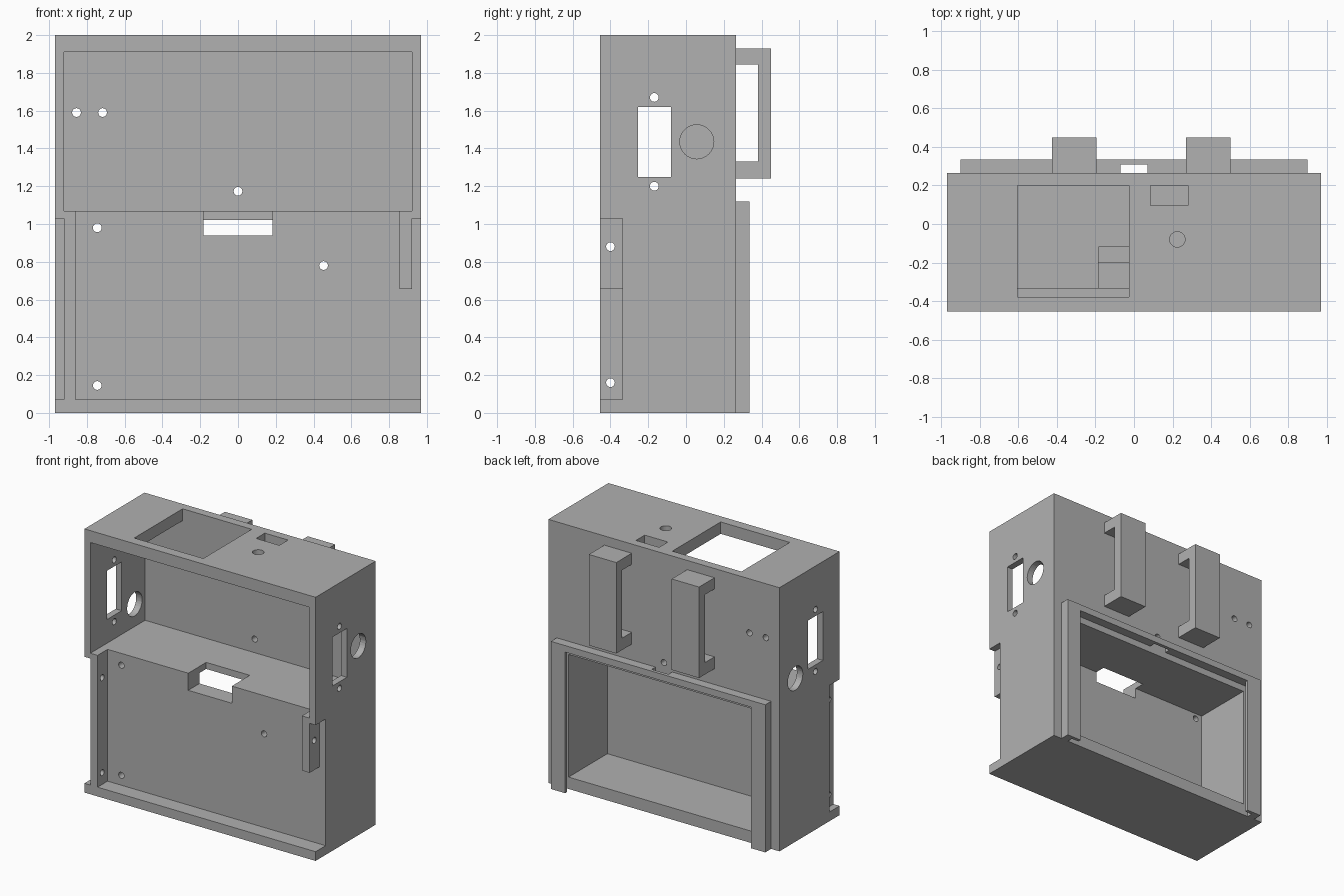
import bpy
import math
from mathutils import Vector

if "Cube" in bpy.data.objects:
    bpy.data.objects.remove(bpy.data.objects["Cube"], do_unlink=True)

grey = bpy.data.materials.new("plain_grey")
grey.use_nodes = True
COLOUR = (0.44, 0.44, 0.44, 1)
grey.diffuse_color = COLOUR
grey.node_tree.nodes["Principled BSDF"].inputs["Base Color"].default_value = COLOUR


def box(name, x, y, z):
    """Box from its x, y and z ranges."""
    lo, hi = Vector((x[0], y[0], z[0])), Vector((x[1], y[1], z[1]))
    bpy.ops.mesh.primitive_cube_add(size=1, location=(lo + hi) / 2)
    ob = bpy.context.object
    ob.name = name
    ob.scale = hi - lo
    bpy.ops.object.transform_apply(location=True, rotation=True, scale=True)
    ob.data.materials.append(grey)
    return ob


def rod(axis, span, a, b, radius=0.023):
    """Round cutter along an axis; a and b are its other two coordinates."""
    mid = (span[0] + span[1]) / 2
    place = {"x": (mid, a, b), "y": (a, mid, b), "z": (a, b, mid)}[axis]
    turn = {"x": (0, math.pi / 2, 0), "y": (math.pi / 2, 0, 0), "z": (0, 0, 0)}[axis]
    bpy.ops.mesh.primitive_cylinder_add(vertices=32, radius=radius, depth=span[1] - span[0],
                                        location=place, rotation=turn)
    ob = bpy.context.object
    ob.name = "hole_cutter"
    bpy.ops.object.transform_apply(location=True, rotation=True, scale=True)
    ob.data.materials.append(grey)
    return ob


def cut(target, cutters):
    """Subtract every cutter, then remove it."""
    for cutter in cutters:
        cutter.hide_render = True
        bpy.ops.object.select_all(action="DESELECT")
        target.select_set(True)
        bpy.context.view_layer.objects.active = target
        mod = target.modifiers.new("cut", "BOOLEAN")
        mod.operation = "DIFFERENCE"
        mod.solver = "EXACT"
        mod.object = cutter
        bpy.ops.object.modifier_apply(modifier=mod.name)
        bpy.data.objects.remove(cutter, do_unlink=True)
    bpy.ops.object.shade_smooth_by_angle(angle=math.radians(30))


def hollow(x, y, z):
    return box("cutter", x, y, z)


FRONT, BACK, PANEL = -0.455, 0.265, -0.335
THROUGH = (-2, 2)

# Main case with its chambers and recesses
case = box("case", (-0.97, 0.97), (FRONT, BACK), (0, 2))
cut(case, [
    hollow((-0.92, 0.92), (-1, 0.2), (1.07, 1.91)),         # upper front chamber
    hollow((-0.8, 0.8), (-0.2, 1), (0.09, 1.02)),           # lower rear chamber
    hollow((-0.86, 0.855), (-1, PANEL), (0.07, 1.2)),       # lower front recess
    hollow((-2, -0.92), (-1, PANEL), (0.07, 1.03)),         # side rebates
    hollow((0.92, 2), (-1, PANEL), (0.07, 1.03)),
    hollow((0.5, 2), (-1, PANEL), (0.07, 0.655)),           # gap below the short post
    hollow((-0.183, 0.183), (-1, -0.12), (0.94, 1.2)),      # cable slot in the shelf
    hollow((-0.605, -0.025), (-0.38, 0.2), (1.8, 2.2)),     # top openings
    hollow((0.085, 0.28), (0.095, 0.2), (1.8, 2.2)),
    hollow(THROUGH, (-0.255, -0.08), (1.25, 1.62)),         # side windows
])

# Round holes
holes = [rod("x", THROUGH, y, z) for y, z in
         ((-0.168, 1.67), (-0.168, 1.2), (-0.4, 0.88), (-0.4, 0.16))]
holes += [rod("y", (0, 1), x, z) for x, z in ((-0.855, 1.59), (-0.717, 1.59), (0, 1.173))]
holes += [rod("y", (-1, 0), x, z) for x, z in ((-0.745, 0.98), (-0.745, 0.145), (0.453, 0.78))]
holes += [rod("x", (0.5, 2), 0.057, 1.435, 0.09),
          rod("x", (-2, -0.5), 0.075, 1.24, 0.09),
          rod("z", (1.8, 2.2), 0.225, -0.08, 0.04)]
cut(case, holes)

# Rear frame with a slot for a sliding cover, open at the bottom
frame = box("rear_frame", (-0.9, 0.9), (BACK, 0.335), (0, 1.12))
cut(frame, [
    hollow((-0.84, 0.84), (0, 0.31), (-1, 1.07)),
    hollow((-0.78, 0.78), (0, 1), (-1, 1.07)),
    hollow((-0.07, 0.07), (0, 0.31), (1, 1.3)),
])

# Two rear brackets
for name, x in (("right_bracket", (-0.425, -0.195)), ("left_bracket", (0.27, 0.5))):
    bracket = box(name, x, (BACK, 0.45), (1.24, 1.93))
    cut(bracket, [hollow((-1, 1), (0, 0.38), (1.33, 1.845))])
